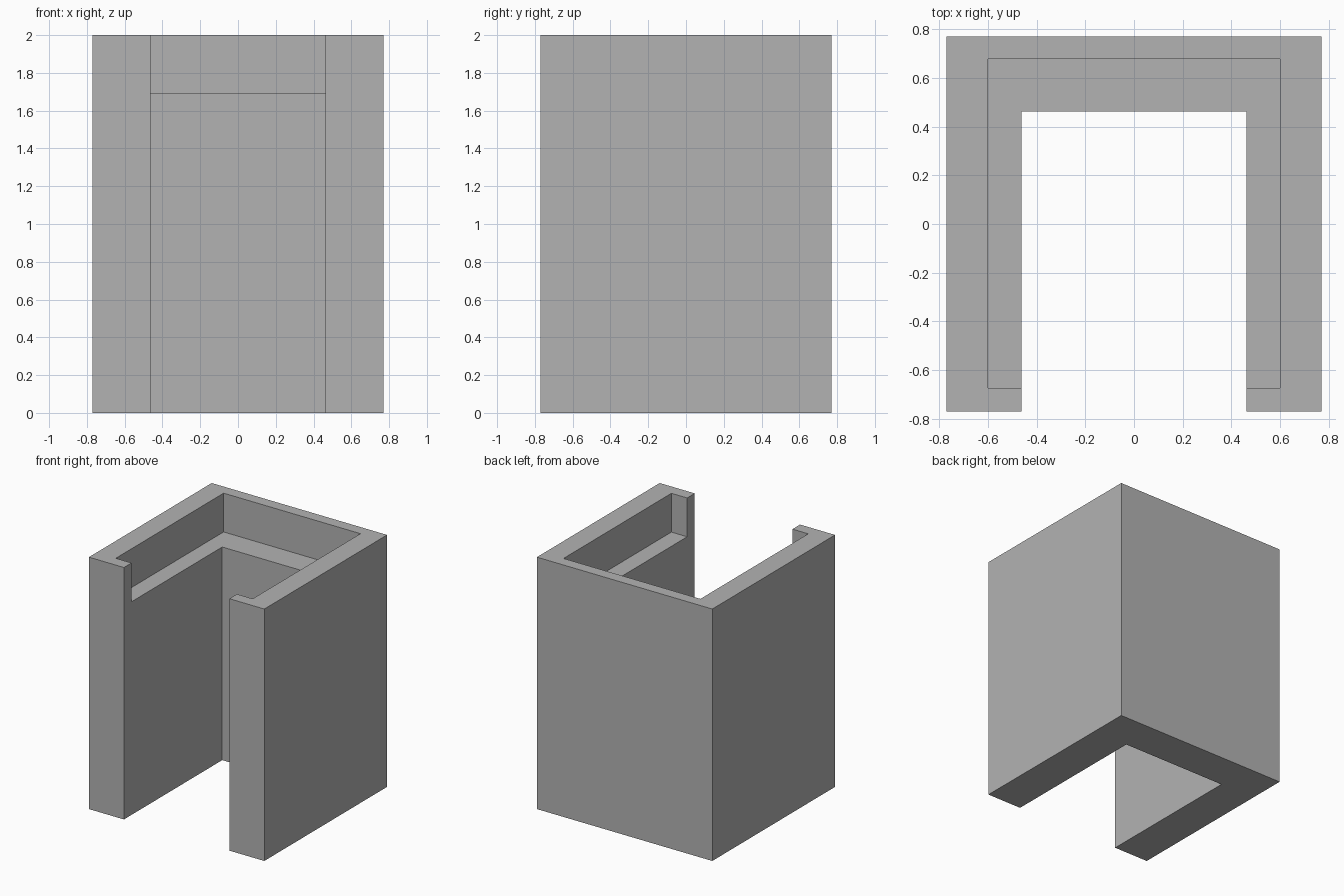
import bpy
import bmesh

if "Cube" in bpy.data.objects:
    bpy.data.objects.remove(bpy.data.objects["Cube"])

W, H = 0.77, 2.0            # half width, height
INNER, INNER_BACK = 0.4625, 0.4625  # channel half width and back wall
LEDGE = 1.692               # height of the inner ledge

grey = bpy.data.materials.new("plain grey")
grey.diffuse_color = (0.45, 0.45, 0.45, 1)
grey.use_nodes = True
grey.node_tree.nodes["Principled BSDF"].inputs["Base Color"].default_value = grey.diffuse_color


def prism(name, outline, z0, z1):
    """Extrude a counter-clockwise plan outline from z0 to z1."""
    bm = bmesh.new()
    base = bm.faces.new([bm.verts.new((x, y, z0)) for x, y in outline])
    top = bmesh.ops.extrude_face_region(bm, geom=[base], use_keep_orig=True)["geom"]
    bmesh.ops.translate(bm, vec=(0, 0, z1 - z0),
                        verts=[v for v in top if isinstance(v, bmesh.types.BMVert)])
    bmesh.ops.recalc_face_normals(bm, faces=bm.faces)
    mesh = bpy.data.meshes.new(name)
    bm.to_mesh(mesh)
    bm.free()
    mesh.materials.append(grey)
    obj = bpy.data.objects.new(name, mesh)
    bpy.context.collection.objects.link(obj)
    return obj


# U-shaped housing, open at the front
half = [(W, -W), (W, W)]
inner = [(INNER, -W), (INNER, INNER_BACK)]
housing = prism("housing", half + [(-x, y) for x, y in reversed(half)]
                + [(-x, y) for x, y in inner] + inner[::-1], 0, H)

# Shallow rectangular recess in the top, leaving a ledge and front lips
cutter = prism("recess_cutter", [(-0.601, -0.675), (0.601, -0.675),
                                 (0.601, 0.678), (-0.601, 0.678)], LEDGE, H + 0.2)
cutter.hide_render = True
cutter.hide_set(True)

cut = housing.modifiers.new("recess", 'BOOLEAN')
cut.operation = 'DIFFERENCE'
cut.solver = 'EXACT'
cut.object = cutter
